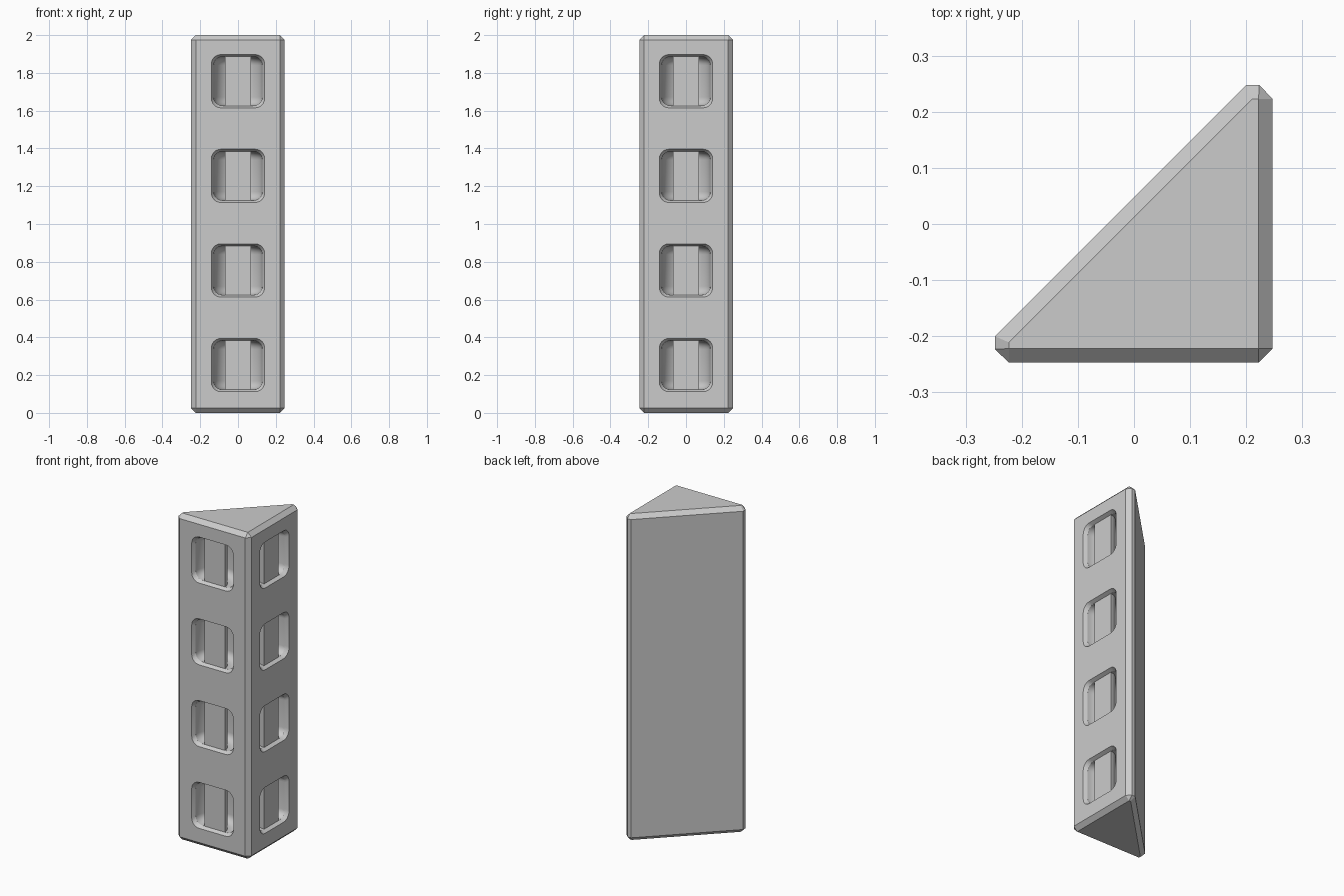
import bpy, bmesh, math
from mathutils import Matrix, Vector

if "Cube" in bpy.data.objects:
    bpy.data.objects.remove(bpy.data.objects["Cube"])

EDGE = 0.247            # distance of the front and right faces from the centre
RECESS = 0.022          # depth of the pocket mouth, where the grip bar sits
HOLE_Z = [0.253 + 0.501 * k for k in range(4)]

grey = bpy.data.materials.new("plain_grey")
grey.diffuse_color = (0.6, 0.6, 0.6, 1)
grey.use_nodes = True
grey.node_tree.nodes["Principled BSDF"].inputs["Base Color"].default_value = grey.diffuse_color


def make_object(name, bm):
    bmesh.ops.recalc_face_normals(bm, faces=bm.faces)
    mesh = bpy.data.meshes.new(name)
    bm.to_mesh(mesh)
    bm.free()
    ob = bpy.data.objects.new(name, mesh)
    bpy.context.collection.objects.link(ob)
    return ob


def rounded_corners(half, radius, corners, steps=6):
    """Points of rounded square corners, counter-clockwise from the lower right."""
    pts = []
    for k in corners:
        mid = math.radians(-45 + 90 * k)
        cx = math.copysign(half - radius, math.cos(mid))
        cz = math.copysign(half - radius, math.sin(mid))
        for i in range(steps + 1):
            a = mid - math.pi / 4 + i * math.pi / 2 / steps
            pts.append((cx + radius * math.cos(a), cz + radius * math.sin(a)))
    return pts


def loft(bm, rings, matrix):
    """Closed solid through a row of equal loops, capped at both ends."""
    loops = [[bm.verts.new(matrix @ Vector(p)) for p in ring] for ring in rings]
    n = len(loops[0])
    for a, b in zip(loops, loops[1:]):
        for i in range(n):
            bm.faces.new((a[i], a[(i + 1) % n], b[(i + 1) % n], b[i]))
    bm.faces.new(loops[0])
    bm.faces.new(loops[-1][::-1])


# Chamfered triangular column
side = [(-0.223, -EDGE), (0.222, -EDGE), (EDGE, -0.222), (EDGE, 0.223),
        (0.223, 0.248), (0.2, 0.248), (-0.248, -0.2), (-0.248, -0.223)]
cap = [(-0.223, -0.222), (0.222, -0.222), (0.222, 0.223), (0.211, 0.223), (-0.223, -0.211)]
bm = bmesh.new()
for outline, heights in ((side, (0.025, 1.975)), (cap, (0, 2))):
    for z in heights:
        for x, y in outline:
            bm.verts.new((x, y, z))
bmesh.ops.convex_hull(bm, input=bm.verts)
bmesh.ops.dissolve_limit(bm, angle_limit=0.01, verts=bm.verts, edges=bm.edges)
column = make_object("column", bm)

# Pocket placements on the front and right faces
places = [Matrix.Rotation(turn, 4, 'Z') @ Matrix.Translation((0, -EDGE, z))
          for turn in (0, math.pi / 2) for z in HOLE_Z]

# Tapered rounded-square pocket mouths
mouths = bmesh.new()
taper = 0.011 / RECESS
for m in places:
    rings = []
    for y in (-0.01, RECESS):
        half = 0.141 - taper * y
        rings.append([(x, y, z) for x, z in rounded_corners(half, 0.05, range(4))])
    loft(mouths, rings, m)

# Half-ring tunnels that leave an upright grip bar in each pocket
tunnels = bmesh.new()
section = [(0.07, -0.129)] + rounded_corners(0.129, 0.045, (0, 1)) + [(0.07, 0.129)]
STEPS = 20
for m in places:
    rings = [[(r, RECESS - 0.006, z) for r, z in section]]
    for i in range(STEPS + 1):
        a = math.pi * i / STEPS
        rings.append([(r * math.cos(a), RECESS + r * math.sin(a), z) for r, z in section])
    rings.append([(-r, RECESS - 0.006, z) for r, z in section])
    loft(tunnels, rings, m)

# Cut the pockets
bpy.context.view_layer.objects.active = column
for name, cut_bm in (("mouth_cutter", mouths), ("tunnel_cutter", tunnels)):
    cutter = make_object(name, cut_bm)
    cutter.hide_render = True
    mod = column.modifiers.new(name, 'BOOLEAN')
    mod.operation = 'DIFFERENCE'
    mod.solver = 'EXACT'
    mod.object = cutter
    bpy.ops.object.modifier_apply(modifier=mod.name)
    bpy.data.objects.remove(cutter)

column.data.materials.clear()
column.data.materials.append(grey)
column.select_set(True)
bpy.ops.object.shade_smooth_by_angle(angle=math.radians(25))
